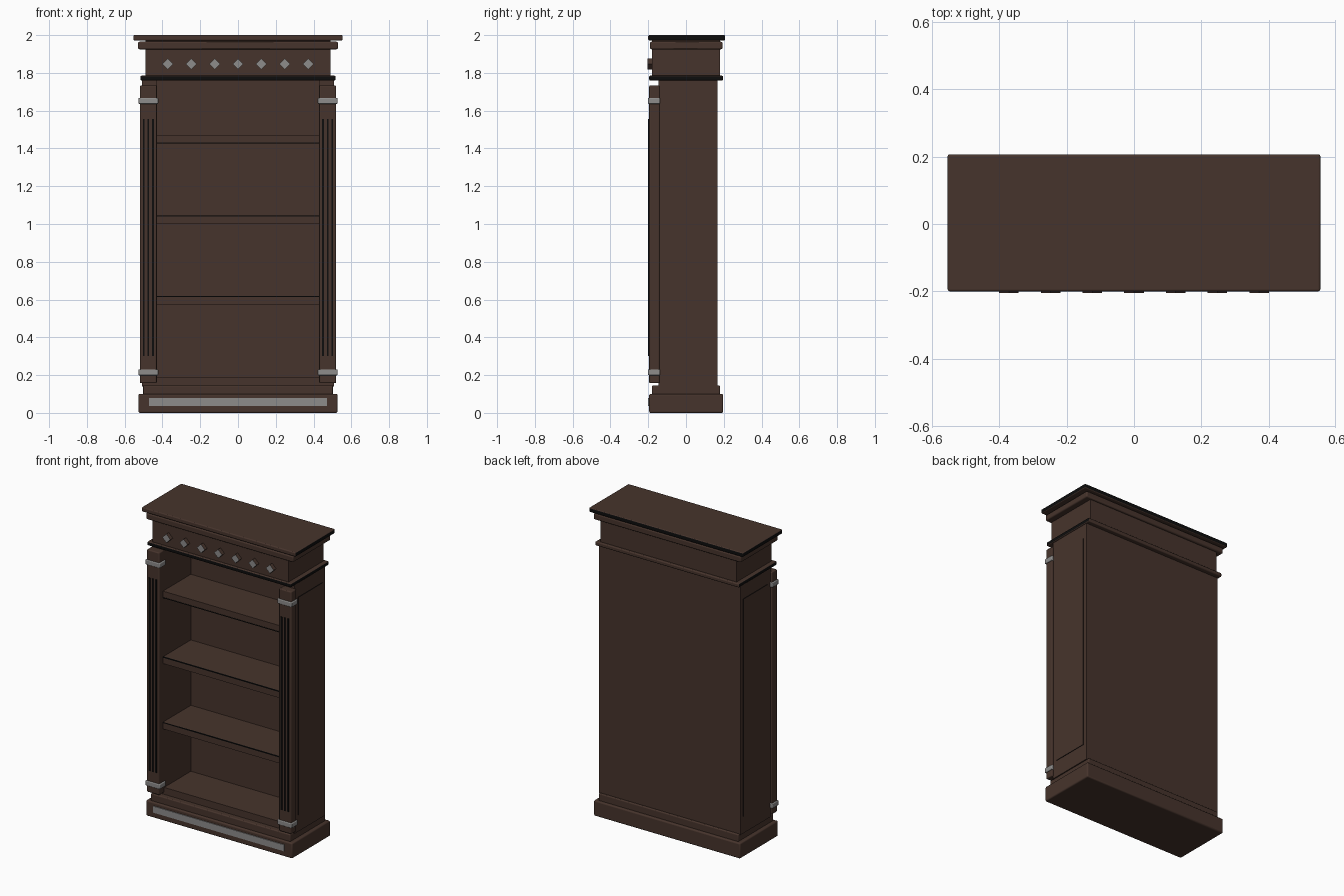
import bpy, math
from mathutils import Matrix

old = bpy.data.objects.get("Cube")
if old:
    bpy.data.objects.remove(old, do_unlink=True)


def material(name, rgb):
    m = bpy.data.materials.new(name)
    m.use_nodes = True
    m.diffuse_color = (*rgb, 1)
    bsdf = m.node_tree.nodes["Principled BSDF"]
    bsdf.inputs["Base Color"].default_value = (*rgb, 1)
    bsdf.inputs["Roughness"].default_value = 0.6
    return m


WOOD = material("dark brown wood", (0.062, 0.034, 0.025))
SILVER = material("dull silver", (0.27, 0.265, 0.26))
BLACK = material("black stain", (0.004, 0.004, 0.004))


def box(name, x, y, z, mat=WOOD, bevel=0.0, tilt=0.0):
    """Box from (min, max) ranges, optionally bevelled and tilted about y."""
    bpy.ops.mesh.primitive_cube_add(size=1)
    ob = bpy.context.object
    ob.name = name
    size = [r[1] - r[0] for r in (x, y, z)]
    ob.data.transform(Matrix.Rotation(tilt, 4, "Y") @ Matrix.Diagonal((*size, 1)))
    ob.location = [sum(r) / 2 for r in (x, y, z)]
    ob.data.materials.append(mat)
    if bevel:
        mod = ob.modifiers.new("Bevel", "BEVEL")
        mod.width = bevel
        mod.segments = 3
        bpy.ops.object.shade_smooth_by_angle(angle=math.radians(35))
    return ob


def paint(ob, mat, rule):
    """Second colour on the faces whose normal meets the rule."""
    ob.data.materials.append(mat)
    for face in ob.data.polygons:
        face.material_index = int(rule(face.normal))


def wide(name, half, y, z, mat=WOOD, bevel=0.0):
    """Box centred on x."""
    return box(name, (-half, half), y, z, mat, bevel)


def pair(name, x, y, z, mat=WOOD, bevel=0.0):
    """Box on the left side and its mirror on the right."""
    return (box("left_" + name, x, y, z, mat, bevel),
            box("right_" + name, (-x[1], -x[0]), y, z, mat, bevel))


# Plinth with its inlaid strip and the moulding above
wide("plinth", 0.527, (-0.195, 0.197), (0, 0.1), bevel=0.008)
wide("plinth_strip", 0.47, (-0.2, -0.19), (0.036, 0.078), SILVER)
wide("plinth_moulding", 0.502, (-0.18, 0.18), (0.09, 0.145), bevel=0.006)

# Open carcass with side panels edged in black
pair("side_wall", (0.43, 0.509), (-0.145, 0.167), (0.14, 1.77))
wide("back_panel", 0.45, (0.13, 0.167), (0.14, 1.77))
wide("floor_board", 0.44, (-0.145, 0.14), (0.14, 0.19))
for panel in pair("side_panel", (0.5, 0.513), (-0.11, 0.14), (0.25, 1.665)):
    paint(panel, BLACK, lambda n: abs(n.x) < 0.5)

# Shelves, each with a thin black line along its front edge
for i, (z, line) in enumerate(((0.575, 0.039), (1.0, 0.039), (1.427, 0))):
    wide(f"shelf_{i + 1}", 0.435, (-0.157, 0.14), (z, z + 0.044))
    wide(f"shelf_line_{i + 1}", 0.43, (-0.159, -0.15), (z + line, z + line + 0.005), BLACK)

# Front pilasters with black reeds and metal bands
pair("pilaster", (0.43, 0.52), (-0.195, -0.14), (0.157, 1.733), bevel=0.006)
for i, x in enumerate((0.451, 0.475, 0.499)):
    pair(f"reed_{i + 1}", (x - 0.005, x + 0.005), (-0.2, -0.19), (0.3, 1.555), BLACK)
for name, z in (("lower_band", 0.199), ("upper_band", 1.636)):
    pair(name, (0.422, 0.527), (-0.201, -0.137), (z, z + 0.032), SILVER, 0.005)

# Frieze and stacked cornice
moulding = wide("frieze_moulding", 0.517, (-0.195, 0.196), (1.76, 1.785), bevel=0.006)
paint(moulding, BLACK, lambda n: abs(n.x) > 0.5 or n.y < -0.5)
wide("frieze", 0.49, (-0.18, 0.18), (1.775, 1.975))
wide("cornice", 0.53, (-0.19, 0.194), (1.925, 1.965), bevel=0.008)
slab = wide("top_slab", 0.554, (-0.2, 0.207), (1.972, 2.0), bevel=0.006)
paint(slab, BLACK, lambda n: abs(n.x) > 0.5 or n.y > 0.5)

# Row of diamond studs, silver in front with wooden sides
half_side = 0.0205
for i in range(7):
    x = (i - 3) * 0.124
    stud = box(f"diamond_stud_{i + 1}", (x - half_side, x + half_side), (-0.205, -0.17),
               (1.847 - half_side, 1.847 + half_side), SILVER, tilt=math.pi / 4)
    paint(stud, WOOD, lambda n: n.y > -0.5)
